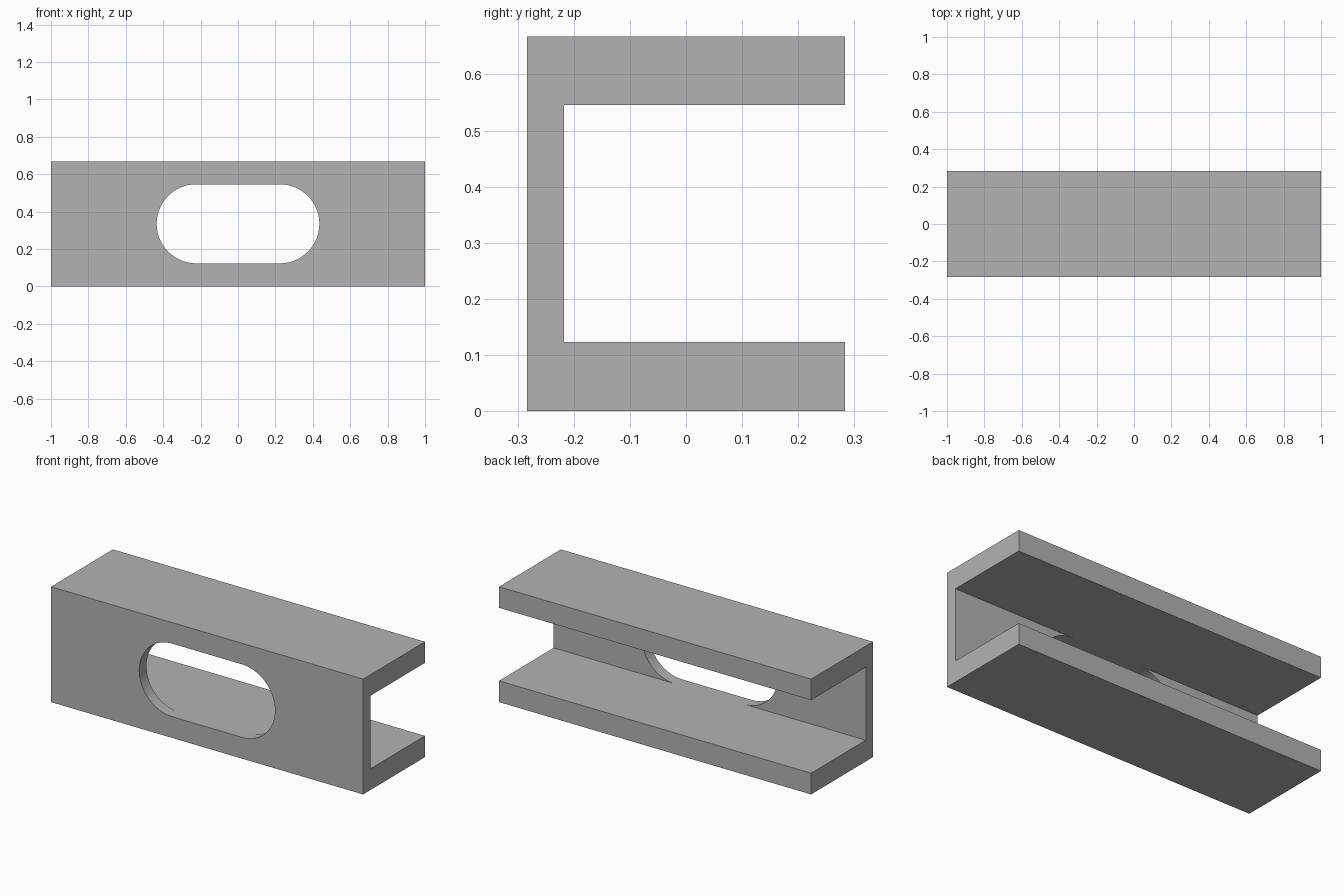
import bpy
import bmesh
from math import cos, sin, pi, radians

cube = bpy.data.objects.get("Cube")
if cube:
    bpy.data.objects.remove(cube, do_unlink=True)

HALF_LENGTH, HALF_DEPTH, HEIGHT = 1.0, 0.283, 0.668
WEB_BACK = -0.217                      # inner face of the web
FLANGE_LOW, FLANGE_HIGH = 0.123, 0.546  # inner faces of the flanges
SLOT_HALF = 0.435
ARC_STEPS = 32


def extrude_profile(name, points, offset):
    """Closed prism from a planar outline."""
    bm = bmesh.new()
    face = bm.faces.new([bm.verts.new(p) for p in points])
    result = bmesh.ops.extrude_face_region(bm, geom=[face])
    moved = [v for v in result["geom"] if isinstance(v, bmesh.types.BMVert)]
    bmesh.ops.translate(bm, verts=moved, vec=offset)
    bmesh.ops.recalc_face_normals(bm, faces=bm.faces)
    mesh = bpy.data.meshes.new(name)
    bm.to_mesh(mesh)
    bm.free()
    obj = bpy.data.objects.new(name, mesh)
    bpy.context.collection.objects.link(obj)
    return obj


# Material
grey = bpy.data.materials.new("plain grey")
grey.use_nodes = True
grey.diffuse_color = (0.45, 0.45, 0.45, 1)
grey.node_tree.nodes["Principled BSDF"].inputs["Base Color"].default_value = grey.diffuse_color

# C-shaped channel, open at the back
section = [(-HALF_DEPTH, 0), (HALF_DEPTH, 0), (HALF_DEPTH, FLANGE_LOW),
           (WEB_BACK, FLANGE_LOW), (WEB_BACK, FLANGE_HIGH),
           (HALF_DEPTH, FLANGE_HIGH), (HALF_DEPTH, HEIGHT), (-HALF_DEPTH, HEIGHT)]
channel = extrude_profile("slotted_channel", [(-HALF_LENGTH, y, z) for y, z in section],
                          (2 * HALF_LENGTH, 0, 0))
channel.data.materials.append(grey)

# Round-ended slot through the web, flush with the flanges
radius = (FLANGE_HIGH - FLANGE_LOW) / 2
middle = (FLANGE_HIGH + FLANGE_LOW) / 2
outline = []
for side in (1, -1):
    for i in range(ARC_STEPS + 1):
        a = -pi / 2 + pi * i / ARC_STEPS
        z = middle + side * radius * sin(a)
        if i in (0, ARC_STEPS):
            z = FLANGE_HIGH if z > middle else FLANGE_LOW
        outline.append((side * (SLOT_HALF - radius + radius * cos(a)), -0.4, z))
cutter = extrude_profile("slot_cutter", outline, (0, 0.4, 0))
cutter.hide_render = True

cut = channel.modifiers.new("slot", "BOOLEAN")
cut.operation = "DIFFERENCE"
cut.solver = "EXACT"
cut.object = cutter
bpy.ops.object.select_all(action="DESELECT")
bpy.context.view_layer.objects.active = channel
channel.select_set(True)
bpy.ops.object.modifier_apply(modifier=cut.name)
bpy.data.objects.remove(cutter, do_unlink=True)
bpy.ops.object.shade_smooth_by_angle(angle=radians(30))
